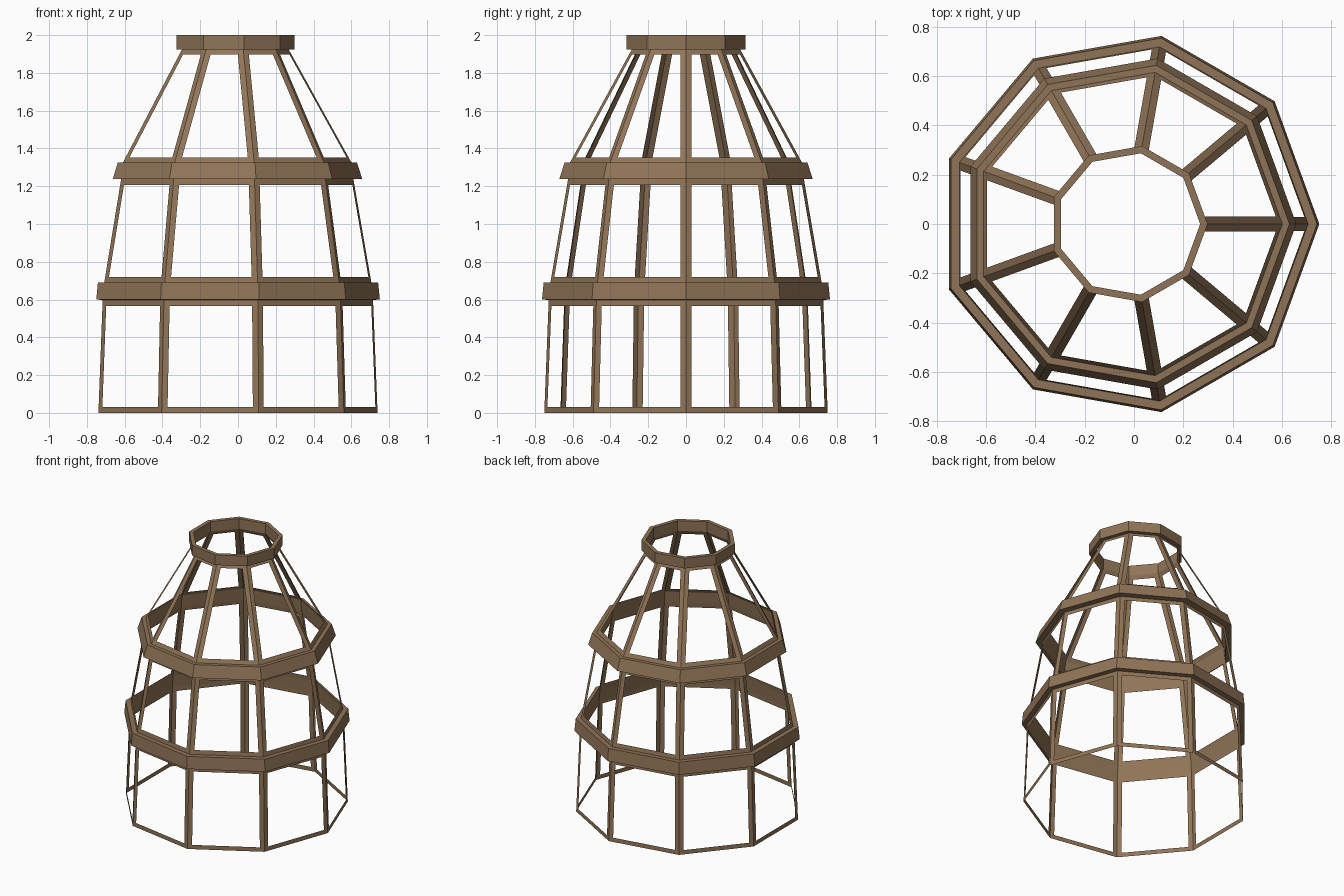
import bpy, bmesh, math

if "Cube" in bpy.data.objects:
    bpy.data.objects.remove(bpy.data.objects["Cube"])

SIDES = 9
CX = -0.023          # axis offset so the nine-sided outline is centred on x
BORDER = 0.031       # width of each panel frame

wood = bpy.data.materials.new("brown wood")
wood.diffuse_color = (0.28, 0.175, 0.095, 1)
wood.use_nodes = True
wood.node_tree.nodes["Principled BSDF"].inputs["Base Color"].default_value = wood.diffuse_color


def ring(bm, r, z):
    step = 2 * math.pi / SIDES
    return [bm.verts.new((CX + r * math.cos(i * step), r * math.sin(i * step), z))
            for i in range(SIDES)]


def bridge(bm, a, b):
    return [bm.faces.new((a[i], a[(i + 1) % SIDES], b[(i + 1) % SIDES], b[i]))
            for i in range(SIDES)]


def finish(bm, name):
    me = bpy.data.meshes.new(name)
    bm.to_mesh(me)
    bm.free()
    me.materials.append(wood)
    ob = bpy.data.objects.new(name, me)
    bpy.context.collection.objects.link(ob)


def lattice(name, low, high):
    """Row of thin open panel frames between two (radius, z) levels."""
    bm = bmesh.new()
    faces = bridge(bm, ring(bm, *low), ring(bm, *high))
    bm.normal_update()
    bmesh.ops.inset_individual(bm, faces=faces, thickness=BORDER, use_even_offset=True)
    bmesh.ops.delete(bm, geom=faces, context='FACES')   # open the panes
    finish(bm, name)


def band(name, *profile):
    """Closed solid hoop swept from a (radius, z) cross-section."""
    bm = bmesh.new()
    rings = [ring(bm, *p) for p in profile]
    for a, b in zip(rings, rings[1:] + rings[:1]):
        bridge(bm, a, b)
    bmesh.ops.recalc_face_normals(bm, faces=bm.faces)
    finish(bm, name)


# open panel rows
lattice("lower_frame", (0.762, 0.0), (0.738, 0.598))
lattice("middle_frame", (0.729, 0.69), (0.634, 1.237))
lattice("upper_frame", (0.624, 1.325), (0.291, 1.925))

# projecting hoops
band("lower_band", (0.738, 0.598), (0.774, 0.60), (0.765, 0.69), (0.729, 0.69))
band("middle_band", (0.634, 1.237), (0.681, 1.238), (0.653, 1.325), (0.624, 1.325))
band("top_band", (0.291, 1.925), (0.321, 1.925), (0.321, 2.0), (0.291, 2.0))
